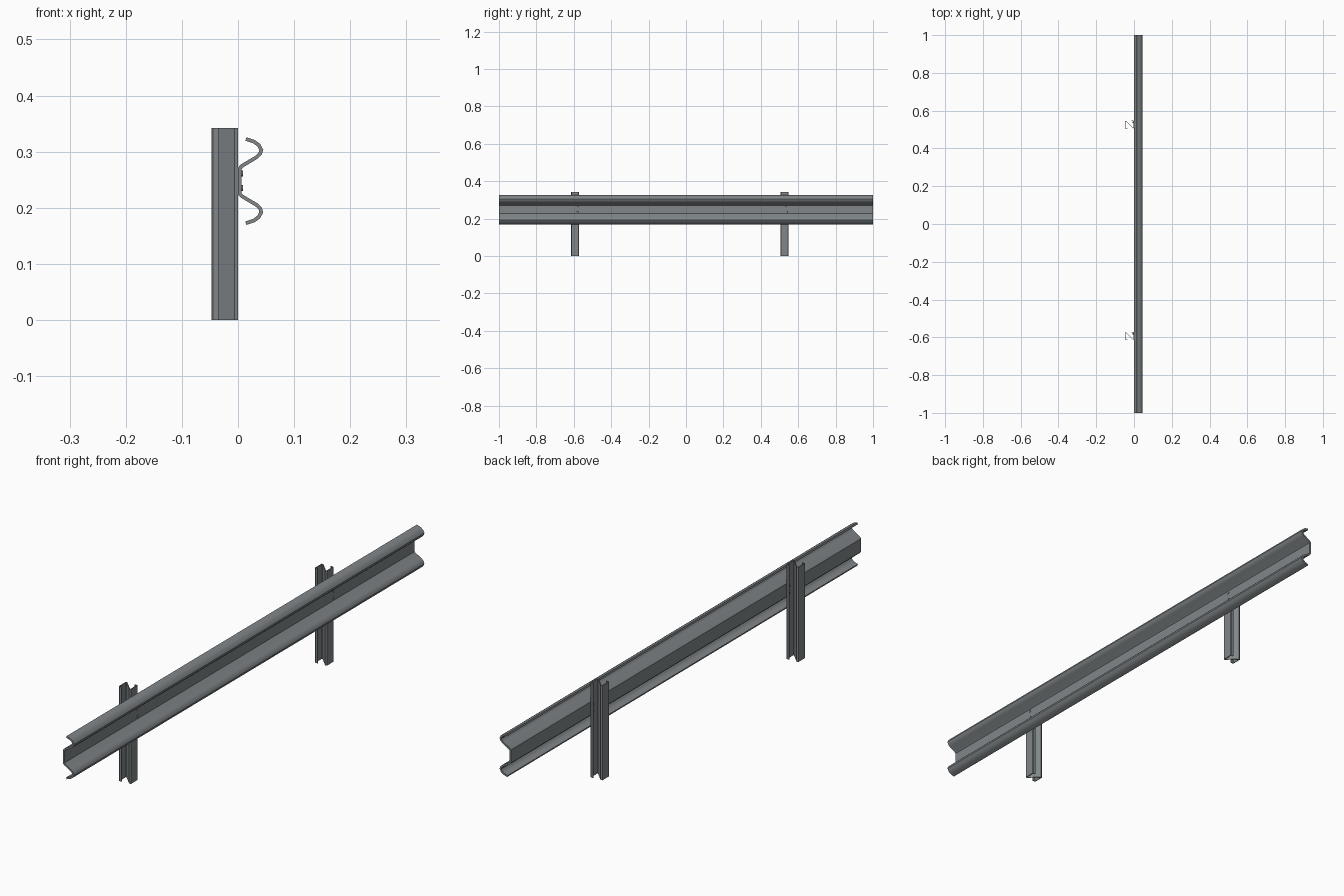
import bpy, bmesh, math
from mathutils import Vector

if "Cube" in bpy.data.objects:
    bpy.data.objects.remove(bpy.data.objects["Cube"])

steel = bpy.data.materials.new("galvanised grey steel")
steel.diffuse_color = (0.22, 0.24, 0.25, 1)
steel.use_nodes = True
steel.node_tree.nodes["Principled BSDF"].inputs["Base Color"].default_value = steel.diffuse_color


def outline(path, t):
    """Turn an open 2D centre line into a closed strip of thickness t."""
    pts = [Vector(p) for p in path]
    left, right = [], []
    for i, p in enumerate(pts):
        dirs = []
        if i > 0:
            dirs.append((p - pts[i - 1]).normalized())
        if i < len(pts) - 1:
            dirs.append((pts[i + 1] - p).normalized())
        normals = [Vector((-d.y, d.x)) for d in dirs]
        n = sum(normals, Vector((0, 0))).normalized()
        off = n * (t / 2 / max(0.35, n.dot(normals[0])))
        left.append(p + off)
        right.append(p - off)
    return left, right


def extrude_strip(name, path, t, place, a, b):
    """Sweep the strip from a to b; place maps (u, v, w) to xyz."""
    left, right = outline(path, t)
    n = len(left)
    bm = bmesh.new()
    rings = []
    for w in (a, b):
        rings.append([bm.verts.new(place(p.x, p.y, w)) for p in left + right[::-1]])
    m = 2 * n
    for i in range(m):
        j = (i + 1) % m
        bm.faces.new((rings[0][i], rings[0][j], rings[1][j], rings[1][i]))
    for r in rings:
        for i in range(n - 1):
            bm.faces.new((r[i], r[i + 1], r[m - 2 - i], r[m - 1 - i]))
    bmesh.ops.recalc_face_normals(bm, faces=bm.faces[:])
    return finish(name, bm)


def finish(name, bm):
    me = bpy.data.meshes.new(name)
    bm.to_mesh(me)
    bm.free()
    ob = bpy.data.objects.new(name, me)
    bpy.context.collection.objects.link(ob)
    me.materials.append(steel)
    bpy.ops.object.select_all(action='DESELECT')
    ob.select_set(True)
    bpy.context.view_layer.objects.active = ob
    bpy.ops.object.shade_smooth_by_angle(angle=math.radians(35))
    return ob


def bolt(name, x0, x1, y, z, r, sides):
    bm = bmesh.new()
    bmesh.ops.create_cone(bm, cap_ends=True, segments=sides,
                          radius1=r, radius2=r * 0.85, depth=x1 - x0)
    for v in bm.verts:
        x, yy, zz = v.co
        v.co = (zz + (x0 + x1) / 2, x + y, yy + z)
    bmesh.ops.recalc_face_normals(bm, faces=bm.faces[:])
    return finish(name, bm)


# W-shaped rail: upper half of the profile, mirrored about its middle height
mid = 0.2475
half = [(0.014, 0.3225), (0.029, 0.3175), (0.037, 0.3115), (0.0415, 0.303),
        (0.0395, 0.2965), (0.033, 0.290), (0.007, 0.2745), (0.003, 0.270)]
profile = half + [(x, 2 * mid - z) for x, z in reversed(half)]
extrude_strip("rail", profile, 0.0065, lambda u, v, w: (u, w, v), -1, 1)

# Lipped Z-section posts with two bolts each
h, t = 0.0215, 0.003
xb, xf = -0.0455, -0.0015
e = h - t / 2
section = [(-0.035, -e), (xb + 0.002, -e), (xb, -e + 0.002), (xb, e - 0.003),
           (xb + 0.004, e - 0.002), (xf - 0.004, -e + 0.002), (xf, -e + 0.003),
           (xf, e - 0.002), (xf - 0.002, e), (-0.012, e)]
for side, yc in (("near", -0.593), ("far", 0.526)):
    extrude_strip(side + "_post", section, t,
                  lambda u, v, w: (u, v + yc, w), 0, 0.342)
    for level, z in (("upper", 0.261), ("lower", 0.235)):
        bolt(f"{side}_{level}_bolt", 0.004, 0.0085, yc + 0.012, z, 0.006, 12)
        bolt(f"{side}_{level}_nut", -0.007, -0.002, yc + 0.012, z, 0.005, 6)
